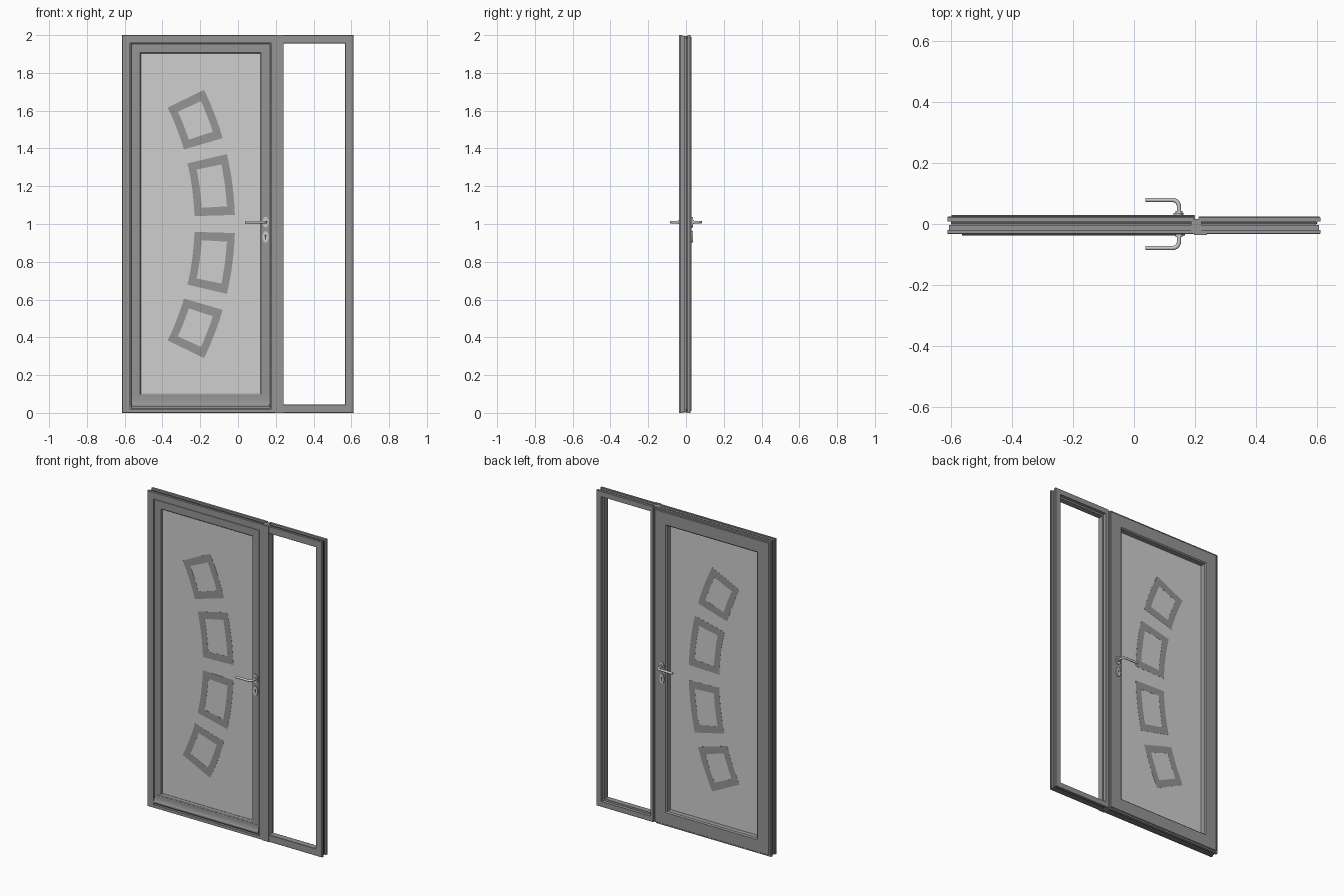
import bpy, bmesh, math
from mathutils import Vector

old = bpy.data.objects.get("Cube")
if old:
    bpy.data.objects.remove(old)


def material(name, value):
    m = bpy.data.materials.new(name)
    m.use_nodes = True
    colour = (value, value, value, 1)
    m.diffuse_color = colour
    m.node_tree.nodes["Principled BSDF"].inputs["Base Color"].default_value = colour
    return m


FRAME = material("frame_grey", 0.3)
PANEL = material("panel_light_grey", 0.62)
METAL = material("handle_metal", 0.6)
RUBBER = material("dark_gasket", 0.08)


def finish(name, bm, mat):
    bmesh.ops.recalc_face_normals(bm, faces=bm.faces)
    me = bpy.data.meshes.new(name)
    bm.to_mesh(me)
    bm.free()
    me.materials.append(mat)
    ob = bpy.data.objects.new(name, me)
    bpy.context.collection.objects.link(ob)
    return ob


def ring(name, rect, profile, mat, sides=(1, 1, 1, 1)):
    """Mitred frame: closed (inset, y) profile swept round a rectangle."""
    x0, x1, z0, z1 = rect
    l, r, b, t = sides
    bm = bmesh.new()
    loops = []
    for d, y in profile:
        xa, xb, za, zb = x0 + d * l, x1 - d * r, z0 + d * b, z1 - d * t
        loops.append([bm.verts.new(c) for c in
                      ((xa, y, za), (xb, y, za), (xb, y, zb), (xa, y, zb))])
    for i, a in enumerate(loops):
        c = loops[(i + 1) % len(loops)]
        for k in range(4):
            n = (k + 1) % 4
            bm.faces.new((a[k], a[n], c[n], c[k]))
    return finish(name, bm, mat)


def box(name, x, y, z, mat):
    bm = bmesh.new()
    bmesh.ops.create_cube(bm, size=1)
    for v in bm.verts:
        v.co = [lo + (hi - lo) * (c + 0.5) for c, (lo, hi) in zip(v.co, (x, y, z))]
    return finish(name, bm, mat)


def extrude(bm, offset):
    ext = bmesh.ops.extrude_face_region(bm, geom=bm.faces[:])
    bmesh.ops.translate(bm, vec=offset, verts=[g for g in ext["geom"]
                                               if isinstance(g, bmesh.types.BMVert)])


# Outer frames, with a grooved perimeter and a rebated inner edge
GROOVE = [(0, .022), (0, .008), (.014, .008), (.014, -.004),
          (.005, -.004), (.005, -.019), (0, -.019), (0, -.031), (.002, -.033)]
ring("door_frame", (-.613, .196, 0, 2),
     GROOVE + [(.042, -.033), (.042, -.014), (.026, -.014), (.026, .024), (.002, .024)],
     FRAME, (1, .5, .45, 1))
ring("sidelight_frame", (.212, .612, 0, 2),
     GROOVE + [(.043, -.033), (.045, -.031), (.045, .004), (.034, .004),
               (.034, .024), (.002, .024)], FRAME, (.63, 1, 1, 1))
ring("perimeter_seal", (-.613, .612, 0, 2),
     [(.011, .006), (.011, 0), (.016, 0), (.016, .006)], RUBBER, (1, 1, .45, 1))
box("coupling_post", (.188, .222), (-.031, .016), (.002, 1.996), FRAME)
box("mullion_cover", (.197, .24), (-.036, -.032), (0, 2), FRAME)

# Door leaf: front sash and overlapping back sash round a thin panel
ring("sash_front", (-.566, .171, .024, 1.955),
     [(0, -.006), (0, -.027), (.002, -.029), (.048, -.029), (.052, -.025), (.052, -.006)],
     FRAME, (1, 1, 1.5, 1))
ring("sash_back", (-.6, .2, .01, 1.99),
     [(.03, -.006), (.03, .016), (0, .016), (0, .028), (.002, .03), (.078, .03),
      (.085, .023), (.087, -.006)], FRAME)
box("door_panel", (-.53, .13), (-.022, -.005), (.08, 1.92), PANEL)

# Coved weather bar along the foot of the door
bm = bmesh.new()
section = [(-.024, .034), (-.038, .034), (-.038, .045), (-.034, .052),
           (-.031, .066), (-.030, .085), (-.024, .085)]
bm.faces.new([bm.verts.new((-.565, y, z)) for y, z in section])
extrude(bm, (.732, 0, 0))
finish("weather_bar", bm, FRAME)


# Four curved picture-frame trims following one arc, on both faces
def arc_trim(name, a0, a1, y):
    def outline(lo, hi, s, e, n=8):
        angles = [math.radians(s + (e - s) * i / n) for i in range(n + 1)]
        pts = [(hi, a) for a in angles] + [(lo, a) for a in reversed(angles)]
        return [Vector((-1.636 + r * math.cos(a), y, 1 + r * math.sin(a))) for r, a in pts]
    bm = bmesh.new()
    outer = [bm.verts.new(p) for p in outline(1.406, 1.62, a0, a1)]
    inner = [bm.verts.new(p) for p in outline(1.446, 1.58, a0 + 1.7, a1 - 1.7)]
    for i in range(len(outer)):
        j = (i + 1) % len(outer)
        bm.faces.new((outer[i], outer[j], inner[j], inner[i]))
    extrude(bm, (0, .002, 0))
    finish(name, bm, FRAME)


for side, y in (("front", -.0226), ("back", -.0064)):
    for i, (a0, a1) in enumerate(((1.7, 13.2), (16.3, 26))):
        arc_trim(f"{side}_trim_upper_{i}", a0, a1, y)
        arc_trim(f"{side}_trim_lower_{i}", -a1, -a0, y)


# Handles, rosettes and key plates on both faces
def disc(name, x, y, z, rx, rz, depth, mat):
    bpy.ops.mesh.primitive_cylinder_add(vertices=32, radius=1, depth=1, location=(x, y, z),
                                        rotation=(math.pi / 2, 0, 0))
    ob = bpy.context.object
    ob.name = name
    ob.scale = (rx, rz, depth)
    ob.data.materials.append(mat)
    bpy.ops.object.shade_smooth_by_angle()


def lever(name, s, face):
    bend, reach, x = .022, .079, .148
    path = [(x, face)]
    for i in range(9):
        a = math.pi / 2 * i / 8
        path.append((x - bend + bend * math.cos(a), reach - bend + bend * math.sin(a)))
    path.append((.038, reach))
    cu = bpy.data.curves.new(name, "CURVE")
    cu.dimensions = "3D"
    cu.bevel_depth = .007
    cu.bevel_resolution = 4
    cu.use_fill_caps = True
    sp = cu.splines.new("POLY")
    sp.points.add(len(path) - 1)
    for p, (px, py) in zip(sp.points, path):
        p.co = (px, s * py, 1.01, 1)
    sp.use_smooth = True
    cu.materials.append(METAL)
    bpy.context.collection.objects.link(bpy.data.objects.new(name, cu))


for side, s, face in (("front", -1, .029), ("back", 1, .03)):
    lever(side + "_lever", s, face)
    disc(side + "_rosette", .146, s * (face + .002), 1.01, .016, .028, .008, METAL)
    disc(side + "_collar", .148, s * (face + .007), 1.01, .011, .011, .012, METAL)
    disc(side + "_key_plate", .146, s * (face + .002), .932, .016, .03, .008, METAL)
    disc(side + "_key_hole", .146, s * (face + .0045), .938, .006, .006, .005, RUBBER)
    disc(side + "_key_slot", .146, s * (face + .0045), .928, .003, .011, .005, RUBBER)
